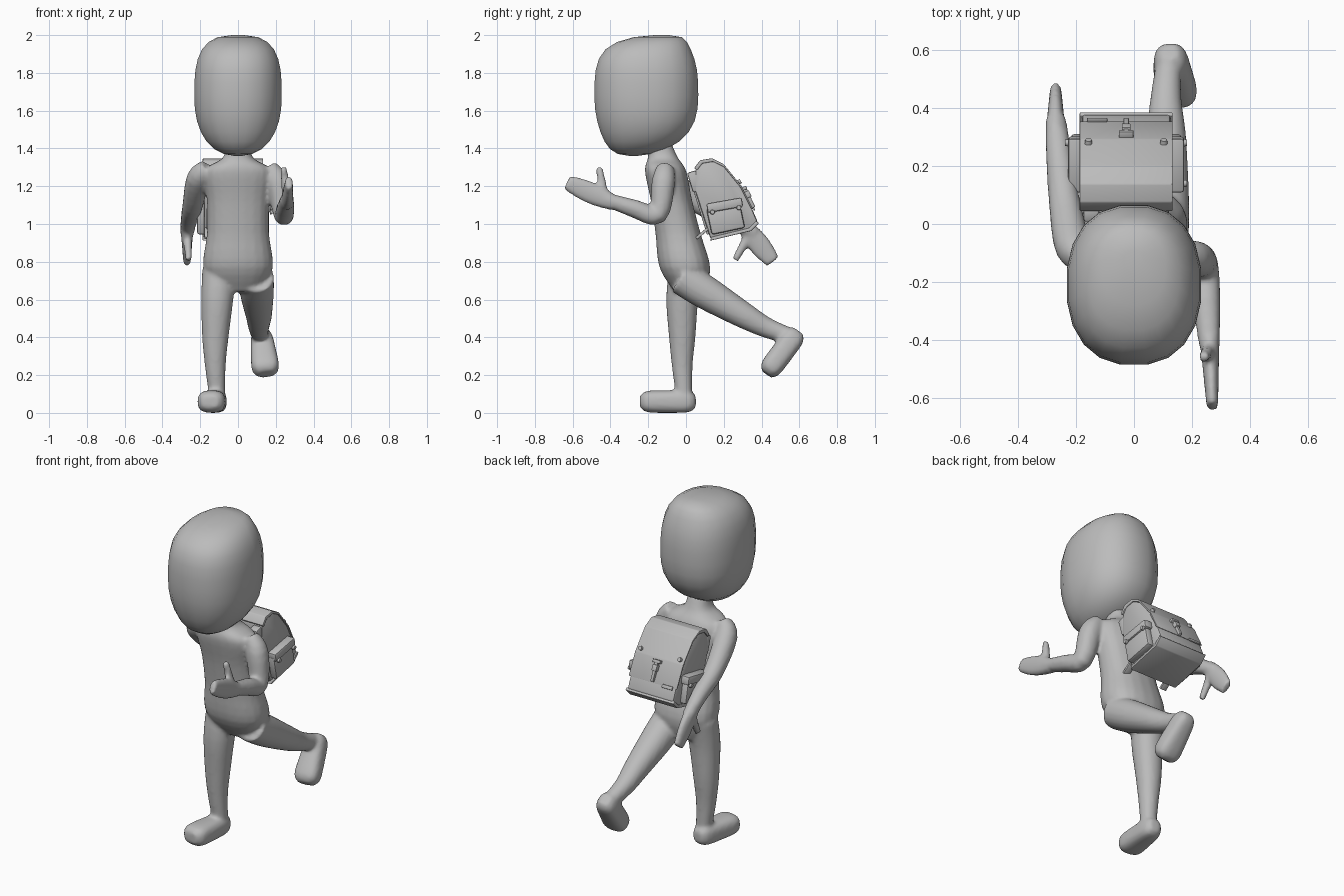
import bpy, bmesh, math
from mathutils import Vector

cube = bpy.data.objects.get("Cube")
if cube:
    bpy.data.objects.remove(cube)

grey = bpy.data.materials.new("plain grey")
grey.use_nodes = True
colour = (.5, .5, .5, 1)
grey.diffuse_color = colour
grey.node_tree.nodes["Principled BSDF"].inputs["Base Color"].default_value = colour


def finish(name, bm, location=(0, 0, 0), tilt=0):
    """Turn a bmesh into a smooth grey object, tilted about the x axis in degrees."""
    bmesh.ops.recalc_face_normals(bm, faces=bm.faces)
    mesh = bpy.data.meshes.new(name)
    bm.to_mesh(mesh)
    bm.free()
    mesh.materials.append(grey)
    ob = bpy.data.objects.new(name, mesh)
    bpy.context.collection.objects.link(ob)
    ob.location = location
    ob.rotation_euler.x = math.radians(tilt)
    bpy.ops.object.select_all(action='DESELECT')
    ob.select_set(True)
    bpy.context.view_layer.objects.active = ob
    bpy.ops.object.shade_smooth_by_angle(angle=math.radians(40))
    return ob


def skin(bm, loops):
    """Bridge successive loops of points and cap both ends."""
    rings = [[bm.verts.new(point) for point in loop] for loop in loops]
    for lower, upper in zip(rings, rings[1:]):
        for i in range(len(lower)):
            bm.faces.new((lower[i - 1], lower[i], upper[i], upper[i - 1]))
    bm.faces.new(rings[0])
    bm.faces.new(rings[-1])


def oval(power, count=20):
    """Points of a unit superellipse."""
    def rounded(value):
        return math.copysign(abs(value) ** (2 / power), value)
    turns = [math.tau * (i + .5) / count for i in range(count)]
    return [(rounded(math.cos(a)), rounded(math.sin(a))) for a in turns]


def spline(keys, steps=4):
    """Smooth curve through key tuples of any length."""
    last = len(keys) - 1
    result = []
    for i in range(last):
        around = [keys[min(max(i + k, 0), last)] for k in (-1, 0, 1, 2)]
        for step in range(steps):
            t = step / steps
            result.append([b + t / 2 * (c - a + t * (2 * a - 5 * b + 4 * c - d + t * (3 * (b - c) + d - a)))
                           for a, b, c, d in zip(*around)])
    return result + [list(keys[last])]


def level_ring(z, middle, depth, width, power=2.3):
    return [(width * c, middle + depth * s, z) for c, s in oval(power)]


def tube(bm, path, power=2.1):
    """Rings across a path of x, y, z, sideways radius and optional other radius."""
    points = [Vector(key[:3]) for key in path]
    loops = []
    for i, key in enumerate(path):
        ahead = points[min(i + 1, len(points) - 1)] - points[max(i - 1, 0)]
        ahead.normalize()
        across = Vector((1, 0, 0))
        across = (across - ahead * across.dot(ahead)).normalized()
        other = ahead.cross(across)
        loops.append([points[i] + across * key[3] * c + other * key[-1] * s for c, s in oval(power)])
    skin(bm, loops)


def hand(bm, wrist, tip, thumb):
    """Flat mitten that swells at the palm, with a round thumb."""
    wrist, tip, thumb = Vector(wrist), Vector(tip), Vector(thumb)
    steps = [i / 6 for i in range(7)]
    tube(bm, [(*wrist.lerp(tip, t), .035 - .015 * t, .04 + .018 * math.sin(math.pi * t)) for t in steps])
    root = wrist.lerp(tip, .2)
    tube(bm, [(*root.lerp(thumb, t), .027 - .009 * t) for t in steps])


def foot(bm, heel, toe):
    """Blunt shoe shape, wider towards the toe."""
    path = []
    for i in range(13):
        t = .03 + .94 * i / 12
        blunt = math.sqrt(1 - (2 * t - 1) ** 6)
        path.append((*Vector(heel).lerp(Vector(toe), t), (.055 + .025 * t) * blunt, .06 * blunt))
    tube(bm, path, power=2.8)


# Head: rounded block, fuller at the crown, jaw pushed forward
bm = bmesh.new()
loops = []
for i in range(15):
    rise = math.sin(math.pi * (i / 14 - .5) * .97)
    power = 3 if rise > 0 else 2.3
    size = (1 - abs(rise) ** power) ** (1 / power)
    shift = .08 * rise ** 8 if rise > 0 else -.07 * rise ** 4
    loops.append(level_ring(1.68 + .32 * rise, shift - .21, .278 * size, .234 * size))
skin(bm, loops)
finish("head", bm)

# Torso and neck: height, half depth, half width along a leaning spine
bm = bmesh.new()
torso = [(.64, .08, .12), (.77, .135, .185), (.95, .12, .165), (1.12, .11, .165),
         (1.28, .11, .18), (1.35, .08, .08), (1.43, .06, .065)]
skin(bm, [level_ring(z, .2 * (.74 - z), depth, width) for z, depth, width in spline(torso)])

# Standing leg, then raised leg
tube(bm, spline([(-.1, 0, .75, .09), (-.11, -.02, .6, .085), (-.12, -.02, .4, .07),
                 (-.12, -.02, .25, .055), (-.11, -.01, .08, .042)]))
foot(bm, (-.11, .06, .06), (-.15, -.25, .06))
tube(bm, spline([(.1, -.03, .72, .09), (.1, .1, .64, .09), (.11, .3, .52, .07),
                 (.11, .43, .45, .054), (.12, .57, .4, .042)]))
foot(bm, (.12, .6, .44), (.15, .42, .2))

# Forward arm, then backward arm
tube(bm, spline([(.16, -.11, 1.3, .045), (.21, -.12, 1.22, .062), (.24, -.15, 1.05, .052),
                 (.25, -.27, 1.08, .048), (.26, -.42, 1.13, .036)]))
hand(bm, (.26, -.38, 1.11), (.27, -.63, 1.22), (.24, -.46, 1.3))
tube(bm, spline([(-.16, -.12, 1.3, .045), (-.21, -.08, 1.24, .062), (-.24, .08, 1.1, .054),
                 (-.26, .25, 1.02, .044), (-.27, .36, .95, .036)]))
hand(bm, (-.27, .31, .99), (-.27, .46, .8), (-.26, .26, .81))

# Fuse limbs and torso into one skin
body = finish("body", bm)
fuse = body.modifiers.new("fuse", 'REMESH')
fuse.mode = 'VOXEL'
fuse.voxel_size = .011
fuse.use_smooth_shade = True
relax = body.modifiers.new("relax", 'SMOOTH')
relax.iterations = 5

# Backpack: side outline from the top front corner over to the bottom
MIDDLE = -.027
CENTRE = Vector((.21, 1.14))
OUTLINE = [Vector(p) for p in ((.05, 1.29), (.08, 1.33), (.14, 1.34), (.2, 1.31), (.29, 1.2),
                               (.35, 1.08), (.38, 1.01), (.34, .97), (.13, .92), (.05, 1.17))]


def prism(name, outline, half_width, bevel):
    bm = bmesh.new()
    skin(bm, [[(MIDDLE + x, *point) for point in outline] for x in (-half_width, half_width)])
    bmesh.ops.recalc_face_normals(bm, faces=bm.faces)
    bmesh.ops.bevel(bm, geom=bm.edges[:], offset=bevel, segments=2, profile=.5,
                    affect='EDGES', clamp_overlap=True)
    finish(name, bm)


def shell(name, part):
    """Thin layer wrapped over part of the backpack outline."""
    outer = [CENTRE + (p - CENTRE) * 1.04 for p in part]
    inner = [CENTRE + (p - CENTRE) * .95 for p in reversed(part)]
    prism(name, outer + inner, .16, .004)


prism("backpack_body", OUTLINE, .153, .012)
shell("backpack_flap", OUTLINE[:6])
shell("backpack_base_trim", OUTLINE[6:9])


def block(name, x, y, z, size, tilt, bevel=.003):
    bm = bmesh.new()
    bmesh.ops.create_cube(bm, size=1)
    bmesh.ops.scale(bm, vec=size, verts=bm.verts)
    bmesh.ops.bevel(bm, geom=bm.edges[:], offset=bevel, segments=2, profile=.5, affect='EDGES')
    finish(name, bm, (MIDDLE + x, y, z), tilt)


def stud(name, x, y, z, sideways, tilt=0):
    bm = bmesh.new()
    bmesh.ops.create_cone(bm, cap_ends=True, segments=16, radius1=.013, radius2=.011, depth=.014)
    ob = finish(name, bm, (MIDDLE + x, y, z), tilt)
    ob.rotation_euler.y = sideways * math.pi / 2


# Side pockets, straps and studs on both sides
for side, word in ((1, "left"), (-1, "right")):
    block(word + "_pocket", side * .165, .21, 1.03, (.05, .18, .14), 12, .012)
    block(word + "_pocket_lid", side * .17, .205, 1.1, (.06, .19, .05), 10, .01)
    for y in (.14, .28):
        stud(word + "_pocket_stud", side * .203, y, 1.04 + y / 6, side)
    block(word + "_shoulder_pad", side * .12, .045, 1.225, (.055, .05, .11), 17, .01)
    block(word + "_strap", side * .12, .08, 1.07, (.04, .015, .26), 17)
    block(word + "_strap_end", side * .13, .085, .95, (.04, .08, .015), 40)
    stud(word + "_flap_stud", side * .13, .284, 1.224, 0, -60)

# Buckle and patch on the sloping rear face
block("buckle_strap", 0, .33, 1.14, (.018, .025, .12), 25)
block("buckle_bar", 0, .307, 1.188, (.05, .03, .018), 25)
block("buckle_frame", 0, .323, 1.155, (.03, .037, .035), 25)
block("patch", -.1, .359, 1.08, (.07, .009, .02), 25)
